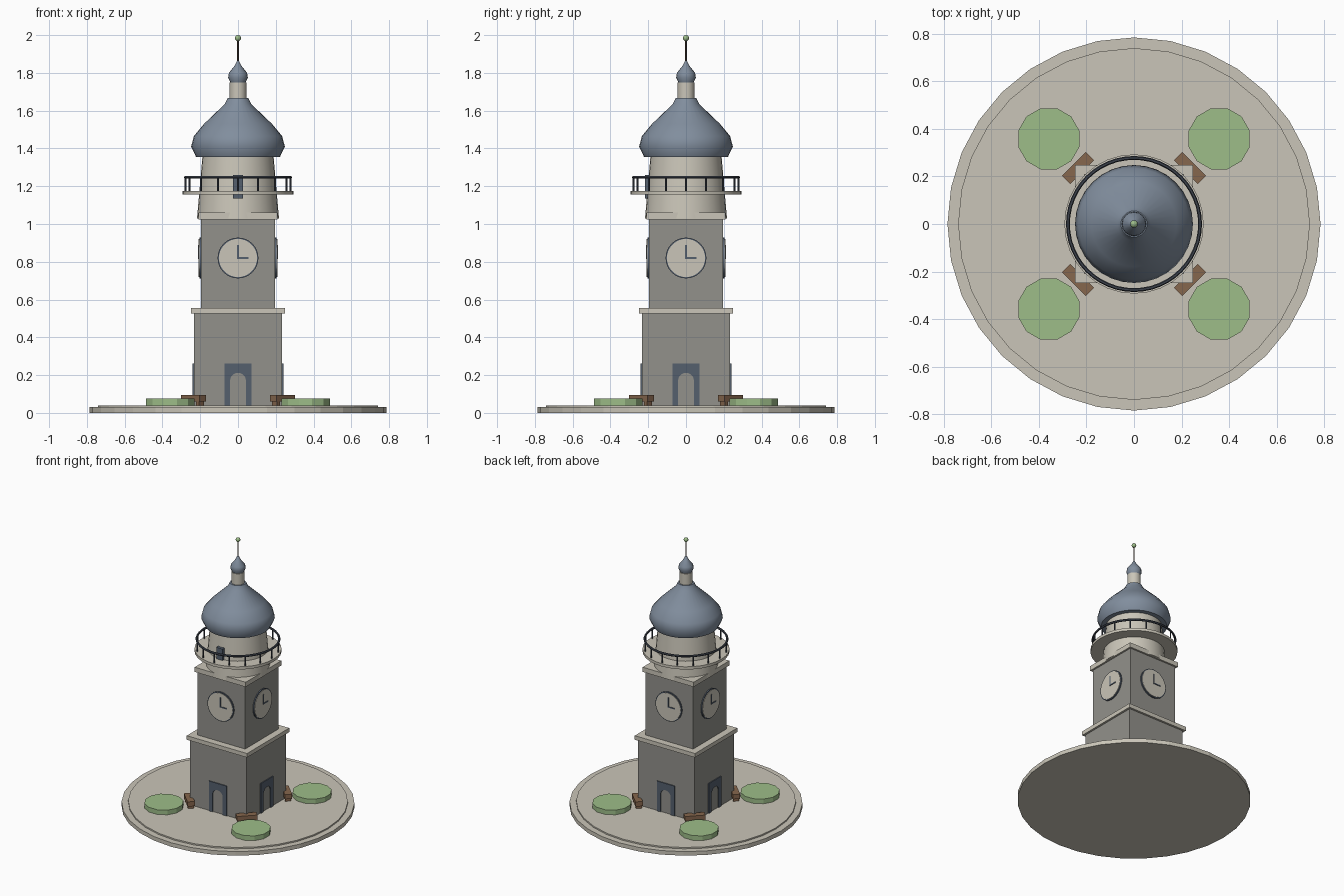
import bpy
import bmesh
from math import sin, cos, pi, radians
from mathutils import Matrix, Vector

cube = bpy.data.objects.get("Cube")
if cube:
    bpy.data.objects.remove(cube)


def material(name, *rgb):
    m = bpy.data.materials.new(name)
    m.use_nodes = True
    m.diffuse_color = (*rgb, 1)
    m.node_tree.nodes["Principled BSDF"].inputs["Base Color"].default_value = (*rgb, 1)
    return m


STONE = material("pale stone", 0.59, 0.56, 0.48)
WALL = material("grey wall", 0.29, 0.285, 0.26)
SLATE = material("slate blue", 0.22, 0.27, 0.34)
TRIM = material("dark blue trim", 0.09, 0.115, 0.155)
IRON = material("dark iron", 0.05, 0.06, 0.08)
SPIRE = material("dark bronze", 0.08, 0.05, 0.035)
WOOD = material("brown wood", 0.24, 0.135, 0.075)
GREEN = material("leaf green", 0.34, 0.51, 0.25)


def finish(name, bm, mat, place=None, smooth=None):
    """Turn a bmesh into a placed, coloured object."""
    if place:
        bm.transform(place)
    bmesh.ops.recalc_face_normals(bm, faces=bm.faces)
    mesh = bpy.data.meshes.new(name)
    bm.to_mesh(mesh)
    bm.free()
    mesh.materials.append(mat)
    ob = bpy.data.objects.new(name, mesh)
    bpy.context.scene.collection.objects.link(ob)
    if smooth:
        bpy.ops.object.select_all(action='DESELECT')
        ob.select_set(True)
        bpy.context.view_layer.objects.active = ob
        bpy.ops.object.shade_smooth_by_angle(angle=radians(smooth))
    return ob


def box(name, mat, lo, hi, place=None):
    bm = bmesh.new()
    lo, hi = Vector(lo), Vector(hi)
    size = Matrix.Diagonal((*(hi - lo), 1))
    bmesh.ops.create_cube(bm, size=1, matrix=Matrix.Translation((lo + hi) / 2) @ size)
    return finish(name, bm, mat, place)


def lathe(name, mat, profile, sides, place=None, smooth=None):
    """Stack rings of (radius, z) and cap both ends."""
    bm = bmesh.new()
    rings = [[bm.verts.new((r * cos(2 * pi * i / sides), r * sin(2 * pi * i / sides), z))
              for i in range(sides)] for r, z in profile]
    for a, b in zip(rings, rings[1:]):
        for i in range(sides):
            j = (i + 1) % sides
            bm.faces.new((a[i], a[j], b[j], b[i]))
    bm.faces.new(rings[0])
    bm.faces.new(rings[-1])
    return finish(name, bm, mat, place, smooth)


def torus(name, mat, radius, tube, z, sides=48):
    bm = bmesh.new()
    grid = [[bm.verts.new(((radius + tube * cos(v)) * cos(u), (radius + tube * cos(v)) * sin(u),
                           z + tube * sin(v)))
             for v in (2 * pi * k / 6 for k in range(6))]
            for u in (2 * pi * i / sides for i in range(sides))]
    for i in range(sides):
        a, b = grid[i], grid[(i + 1) % sides]
        for k in range(6):
            bm.faces.new((a[k], b[k], b[(k + 1) % 6], a[(k + 1) % 6]))
    return finish(name, bm, mat, None, 40)


# Round plaza
lathe("plaza_base", STONE, [(0.785, 0), (0.785, 0.03)], 32)
lathe("plaza_top", STONE, [(0.74, 0.03), (0.74, 0.04)], 32)

# Square shaft with two cornices
for name, mat, half, z0, z1 in (
        ("lower_shaft", WALL, 0.233, 0.04, 0.525),
        ("lower_cornice", STONE, 0.248, 0.525, 0.555),
        ("upper_shaft", WALL, 0.197, 0.555, 1.025),
        ("upper_cornice", STONE, 0.21, 1.025, 1.06)):
    box(name, mat, (-half, -half, z0), (half, half, z1))


def door_frame(place):
    """Rectangular surround with an arched opening."""
    arch = [(0.042 * cos(pi * i / 12), 0.17 + 0.042 * sin(pi * i / 12)) for i in range(13)]
    outline = [(0.072, 0.04), (0.072, 0.262), (-0.072, 0.262), (-0.072, 0.04), (-0.042, 0.04)]
    outline += arch[::-1] + [(0.042, 0.04)]
    bm = bmesh.new()
    face = bm.faces.new([bm.verts.new((x, -0.231, z)) for x, z in outline])
    out = bmesh.ops.extrude_face_region(bm, geom=[face])["geom"]
    bmesh.ops.translate(bm, vec=(0, -0.009, 0),
                        verts=[v for v in out if isinstance(v, bmesh.types.BMVert)])
    finish("door_frame", bm, TRIM, place)


# Doorways and clocks on all four sides
for side in range(4):
    turn = Matrix.Rotation(side * pi / 2, 4, 'Z')
    door_frame(turn)
    dial = turn @ Matrix.Translation((0, -0.195, 0.82)) @ Matrix.Rotation(pi / 2, 4, 'X')
    lathe("clock_rim", TRIM, [(0.108, 0), (0.108, 0.01)], 32, dial, 30)
    lathe("clock_face", STONE, [(0.101, 0.005), (0.101, 0.013)], 32, dial, 30)
    box("minute_hand", TRIM, (-0.004, -0.004, 0.012), (0.004, 0.07, 0.017), dial)
    box("hour_hand", TRIM, (-0.004, -0.004, 0.012), (0.056, 0.004, 0.017), dial)

# Flower beds and benches on the diagonals
for k in range(4):
    turn = Matrix.Rotation(pi / 4 + k * pi / 2, 4, 'Z')
    lathe("flower_bed", GREEN, [(0.133, 0.04), (0.133, 0.075)], 12,
          turn @ Matrix.Translation((0.507, 0, 0)))
    seat = turn @ Matrix.Translation((0.333, 0, 0))
    box("bench_seat", WOOD, (-0.025, -0.07, 0.06), (0.025, 0.07, 0.095), seat)
    for y in (-0.05, 0.05):
        box("bench_leg", WOOD, (-0.02, y - 0.01, 0.04), (0.02, y + 0.01, 0.06), seat)

# Round drum with its balcony
lathe("drum", STONE, [(0.217, 1.03), (0.188, 1.36)], 32, None, 40)
lathe("balcony_floor", STONE, [(0.293, 1.155), (0.293, 1.175)], 32, None, 40)
box("balcony_door", TRIM, (-0.026, -0.218, 1.135), (0.026, -0.18, 1.26))
torus("balcony_rail", IRON, 0.278, 0.008, 1.247)
for k in range(16):
    lathe("rail_post", IRON, [(0.005, 1.17), (0.005, 1.247)], 6,
          Matrix.Rotation(k * pi / 8, 4, 'Z') @ Matrix.Translation((0.278, 0, 0)))

# Onion dome, lantern and finial
lathe("dome", SLATE, [(0.222, 1.355), (0.248, 1.41), (0.234, 1.465), (0.18, 1.53),
                      (0.07, 1.635), (0.055, 1.667)], 32, None, 50)
lathe("lantern", STONE, [(0.045, 1.66), (0.045, 1.75)], 16, None, 40)
lathe("small_dome", SLATE, [(0.038, 1.745), (0.052, 1.775), (0.048, 1.8),
                            (0.02, 1.835), (0.004, 1.865)], 16, None, 50)
lathe("spire", SPIRE, [(0.005, 1.85), (0.005, 1.975)], 8)
ball = bmesh.new()
bmesh.ops.create_uvsphere(ball, u_segments=12, v_segments=8, radius=0.016)
finish("finial_ball", ball, GREEN, Matrix.Translation((0, 0, 1.984)), 60)
